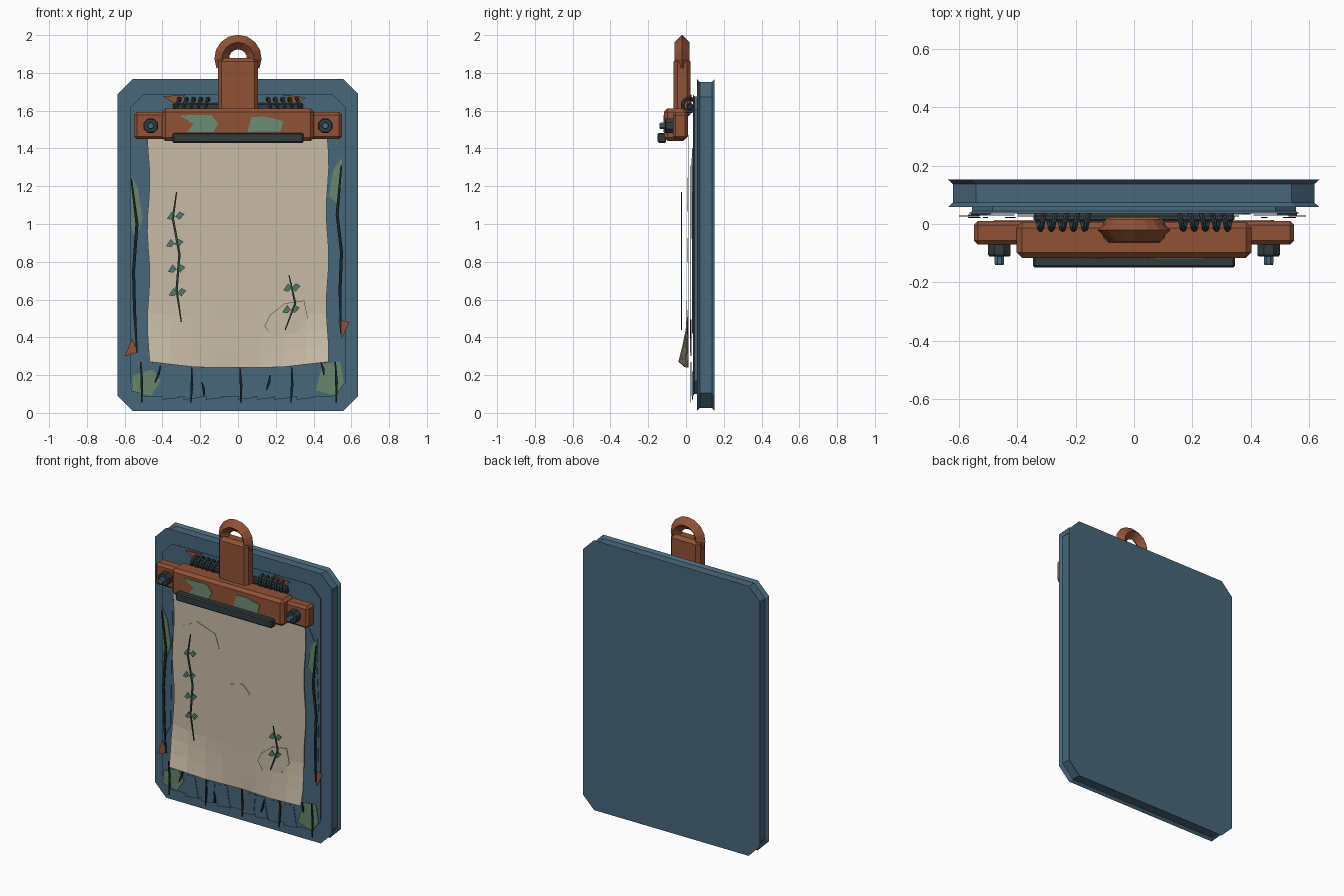
import bpy, bmesh, math
from mathutils import Vector

if "Cube" in bpy.data.objects:
    bpy.data.objects.remove(bpy.data.objects["Cube"])


def material(name, rgb):
    m = bpy.data.materials.new(name)
    m.diffuse_color = (*rgb, 1)
    m.use_nodes = True
    m.node_tree.nodes["Principled BSDF"].inputs["Base Color"].default_value = m.diffuse_color
    return m


BLUE = material("slate blue", (0.064, 0.135, 0.195))
RUST = material("rust", (0.28, 0.083, 0.037))
PAPER = material("aged paper", (0.58, 0.50, 0.385))
MOSS = material("moss green", (0.135, 0.235, 0.15))
PATINA = material("pale patina", (0.155, 0.265, 0.18))
LEAF = material("leaf teal", (0.08, 0.19, 0.145))
DARK = material("dark iron", (0.030, 0.044, 0.048))
CRACK = material("crack black", (0.007, 0.016, 0.022))
VINE = material("vine green", (0.022, 0.05, 0.04))


def finish(name, bm, mat):
    bmesh.ops.recalc_face_normals(bm, faces=bm.faces)
    me = bpy.data.meshes.new(name)
    bm.to_mesh(me)
    bm.free()
    me.materials.append(mat)
    ob = bpy.data.objects.new(name, me)
    bpy.context.collection.objects.link(ob)
    return ob


def loft(name, rings, mat, closed=False):
    """Skin equal-length point rings; cap the ends unless closed."""
    bm = bmesh.new()
    vs = [[bm.verts.new(p) for p in r] for r in rings]
    n = len(rings[0])
    for a, b in zip(vs, vs[1:] + (vs[:1] if closed else [])):
        for i in range(n):
            bm.faces.new((a[i], a[(i + 1) % n], b[(i + 1) % n], b[i]))
    if not closed:
        bm.faces.new(vs[0])
        bm.faces.new(vs[-1])
    return finish(name, bm, mat)


def plate(name, pts, y, mat, t=0.004):
    return loft(name, [[(x, yy, z) for x, z in pts] for yy in (y, y + t)], mat)


def stroke(name, pts, y, mat, w=0.006, t=0.004):
    """Tapered vertical line through the given x, z points."""
    last = len(pts) - 1
    ws = [w * (0.5 if i in (0, last) else 1) for i in range(last + 1)]
    left = [(x - k, z) for (x, z), k in zip(pts, ws)]
    right = [(x + k, z) for (x, z), k in zip(pts, ws)]
    return plate(name, left + right[::-1], y, mat, t)


def box(name, lo, hi, mat, bevel=0.012):
    bm = bmesh.new()
    bmesh.ops.create_cube(bm, size=1)
    for v in bm.verts:
        v.co = Vector([(a + b) / 2 + c * (b - a) for a, b, c in zip(lo, hi, v.co)])
    bmesh.ops.bevel(bm, geom=bm.edges[:], offset=bevel, segments=1, affect='EDGES')
    return finish(name, bm, mat)


def octagon(l, r, b, t, c, d, y):
    l, r, b, t = l + d, r - d, b + d, t - d
    return [(x, y, z) for x, z in (
        (l + c, b), (r - c, b), (r, b + c), (r, t - c),
        (r - c, t), (l + c, t), (l, t - c), (l, b + c))]


# Board with flared front and back rims
loft("board", [octagon(-0.638, 0.636, 0.01, 1.768, 0.08, d, y) for y, d in
     ((0.058, 0), (0.073, 0.016), (0.138, 0.016), (0.152, 0))], BLUE)
# Raised front panel
loft("front_panel", [octagon(-0.568, 0.568, 0.088, 1.688, 0.07, d, y) for y, d in
     ((0.036, 0), (0.044, 0.012), (0.062, 0.012))], BLUE)

# Paper sheet with wavy edges and curled lower corners
NX, NZ = 8, 14
bm = bmesh.new()
grid = []
for j in range(NZ + 1):
    v = j / NZ
    row = []
    for i in range(NX + 1):
        u = i / NX * 2 - 1
        x = u * (0.474 + 0.007 * math.sin(v * 15 + u))
        low = 0.24 + 0.03 * max(0, abs(u) - 0.45) / 0.55
        curl = max(0, 1 - v / 0.22) ** 1.4
        y = 0.012 - 0.05 * curl * abs(u) ** 1.5
        row.append(bm.verts.new((x, y, low + (1.47 - low) * v)))
    grid.append(row)
for a, b in zip(grid, grid[1:]):
    for i in range(NX):
        bm.faces.new((a[i], a[i + 1], b[i + 1], b[i]))
sheet = finish("paper_sheet", bm, PAPER)
solid = sheet.modifiers.new("thickness", 'SOLIDIFY')
solid.thickness = 0.005
solid.offset = 0

# Faint stains on the paper
for pts, y in (
        ([(-0.40, 1.19), (-0.30, 1.245), (-0.17, 1.20), (-0.14, 1.11), (-0.26, 1.065), (-0.38, 1.08)], 0.006),
        ([(-0.06, 0.905), (0.03, 0.925), (0.08, 0.875), (0.01, 0.815), (-0.08, 0.795)], 0.006),
        ([(0.17, 0.52), (0.25, 0.58), (0.35, 0.595), (0.37, 0.50), (0.31, 0.425), (0.18, 0.40), (0.14, 0.46)], 0.0)):
    plate("paper_stain", pts, y, PAPER, 0.003)

# Drawn vines and leaves
stroke("left_vine", [(-0.325, 1.17), (-0.345, 1.03), (-0.31, 0.84), (-0.325, 0.65), (-0.30, 0.48)], -0.026, VINE)
stroke("right_vine", [(0.27, 0.73), (0.303, 0.58), (0.25, 0.44)], -0.026, VINE)
for x, z in ((-0.33, 1.04), (-0.335, 0.895), (-0.325, 0.76), (-0.32, 0.635), (0.285, 0.66), (0.28, 0.545)):
    for s in (-1, 1):
        plate("leaf", [(x, z), (x + s * 0.02, z + 0.026), (x + s * 0.046, z + s * 0.012),
                       (x + s * 0.02, z - 0.018)], -0.024, LEAF, 0.003)

# Moss patches on the board
for pts in (
        [(-0.57, 1.26), (-0.53, 1.19), (-0.505, 1.03), (-0.54, 0.92), (-0.565, 0.98)],
        [(0.48, 1.15), (0.505, 1.29), (0.55, 1.35), (0.548, 1.20), (0.52, 1.11)],
        [(-0.555, 0.20), (-0.45, 0.23), (-0.41, 0.17), (-0.46, 0.09), (-0.565, 0.115)],
        [(0.45, 0.26), (0.54, 0.27), (0.56, 0.16), (0.52, 0.09), (0.41, 0.12)]):
    plate("moss_patch", pts, 0.029, MOSS)

# Rust chips
for pts in ([(-0.60, 0.30), (-0.56, 0.395), (-0.53, 0.32)], [(0.53, 0.495), (0.59, 0.48), (0.55, 0.395)],
            [(-0.40, 1.675), (-0.28, 1.685), (-0.32, 1.63)], [(0.24, 1.685), (0.36, 1.67), (0.30, 1.63)]):
    plate("rust_chip", pts, 0.025, RUST)

# Worn plates along the sides and lower edge
for s in (-1, 1):
    plate("worn_side_plate", [(s * 0.49, 1.40), (s * 0.54, 1.30), (s * 0.56, 0.85),
                              (s * 0.55, 0.42), (s * 0.51, 0.50)], 0.033, BLUE)
for i, x in enumerate((-0.35, -0.24, -0.12, 0.05, 0.15, 0.24, 0.36)):
    k = 0.02 if i % 2 else -0.015
    plate("worn_lower_plate", [(x - 0.05, 0.07), (x + 0.04, 0.08), (x + 0.03 + k, 0.22),
                               (x - 0.03 + k, 0.21)], 0.033, BLUE)

# Long side cracks
stroke("left_crack", [(-0.565, 1.24), (-0.535, 1.00), (-0.553, 0.75), (-0.548, 0.55), (-0.535, 0.32)], 0.02, CRACK, 0.008)
stroke("right_crack", [(0.547, 1.31), (0.525, 1.05), (0.548, 0.85), (0.54, 0.65), (0.545, 0.42)], 0.02, CRACK, 0.008)

# Short lower cracks
for x0, z0, x1, z1 in ((-0.515, 0.27, -0.51, 0.055), (-0.41, 0.25, -0.44, 0.16), (-0.245, 0.24, -0.25, 0.055),
                       (-0.19, 0.16, -0.18, 0.09), (0.01, 0.24, 0.015, 0.055), (0.17, 0.20, 0.15, 0.12),
                       (0.285, 0.24, 0.28, 0.055), (0.44, 0.265, 0.455, 0.20), (0.515, 0.27, 0.52, 0.055)):
    stroke("lower_crack", [(x0, z0), ((x0 + x1) / 2 + 0.004, (z0 + z1) / 2), (x1, z1)], 0.02, CRACK, 0.007)

# Clip body
box("clip_side_bar", (-0.55, -0.07, 1.45), (0.55, 0.01, 1.592), RUST, 0.014)
box("clip_centre_bar", (-0.403, -0.116, 1.44), (0.403, 0.005, 1.612), RUST, 0.018)
box("clip_jaw", (-0.347, -0.15, 1.43), (0.347, -0.105, 1.483), DARK, 0.007)
box("clip_lever", (-0.107, -0.065, 1.56), (0.107, 0.024, 1.88), RUST, 0.02)

# Patina patches on the clip
plate("left_patina", [(-0.31, 1.575), (-0.14, 1.578), (-0.105, 1.53), (-0.13, 1.488),
                      (-0.27, 1.488), (-0.235, 1.53)], -0.12, PATINA)
plate("right_patina", [(0.07, 1.565), (0.14, 1.57), (0.24, 1.545), (0.225, 1.49), (0.05, 1.488)], -0.12, PATINA)

# Hanging loop with a diamond section
rings = []
for i in range(11):
    a = math.radians(-25 + 23 * i)
    rings.append([((0.085 + dr) * math.cos(a), -0.021 + dy, 1.877 + (0.085 + dr) * math.sin(a))
                  for dr, dy in ((0.04, 0), (0, 0.039), (-0.038, 0), (0, -0.039))])
loft("hanging_loop", rings, RUST)


def cylinder(name, x, z, r, y0, y1, mat, n=8):
    ring = lambda y, q: [(x + q * math.cos(math.tau * (k + 0.5) / n), y,
                          z + q * math.sin(math.tau * (k + 0.5) / n)) for k in range(n)]
    return loft(name, [ring(y0, r * 0.88), ring(y0 + 0.006, r), ring(y1, r)], mat)


# Bolts
for x in (-0.462, 0.462):
    cylinder("bolt_head", x, 1.52, 0.042, -0.112, -0.065, DARK)
    cylinder("bolt_pin", x, 1.52, 0.018, -0.14, -0.108, BLUE)

# Spring rod and coils
box("spring_rod", (-0.345, 0.008, 1.60), (0.345, 0.036, 1.64), DARK, 0.008)
for s in (-1, 1):
    rings = []
    turns, steps = 5, 14
    for i in range(turns * steps + 1):
        a = math.tau * i / steps
        x = s * (0.15 + 0.19 * i / (turns * steps))
        ring = []
        for k in range(6):
            b = math.tau * k / 6
            q = 0.035 + 0.0095 * math.cos(b)
            ring.append((x + 0.0095 * math.sin(b), 0.017 + q * math.cos(a), 1.63 + q * math.sin(a)))
        rings.append(ring)
    loft("spring_coil", rings, DARK)
